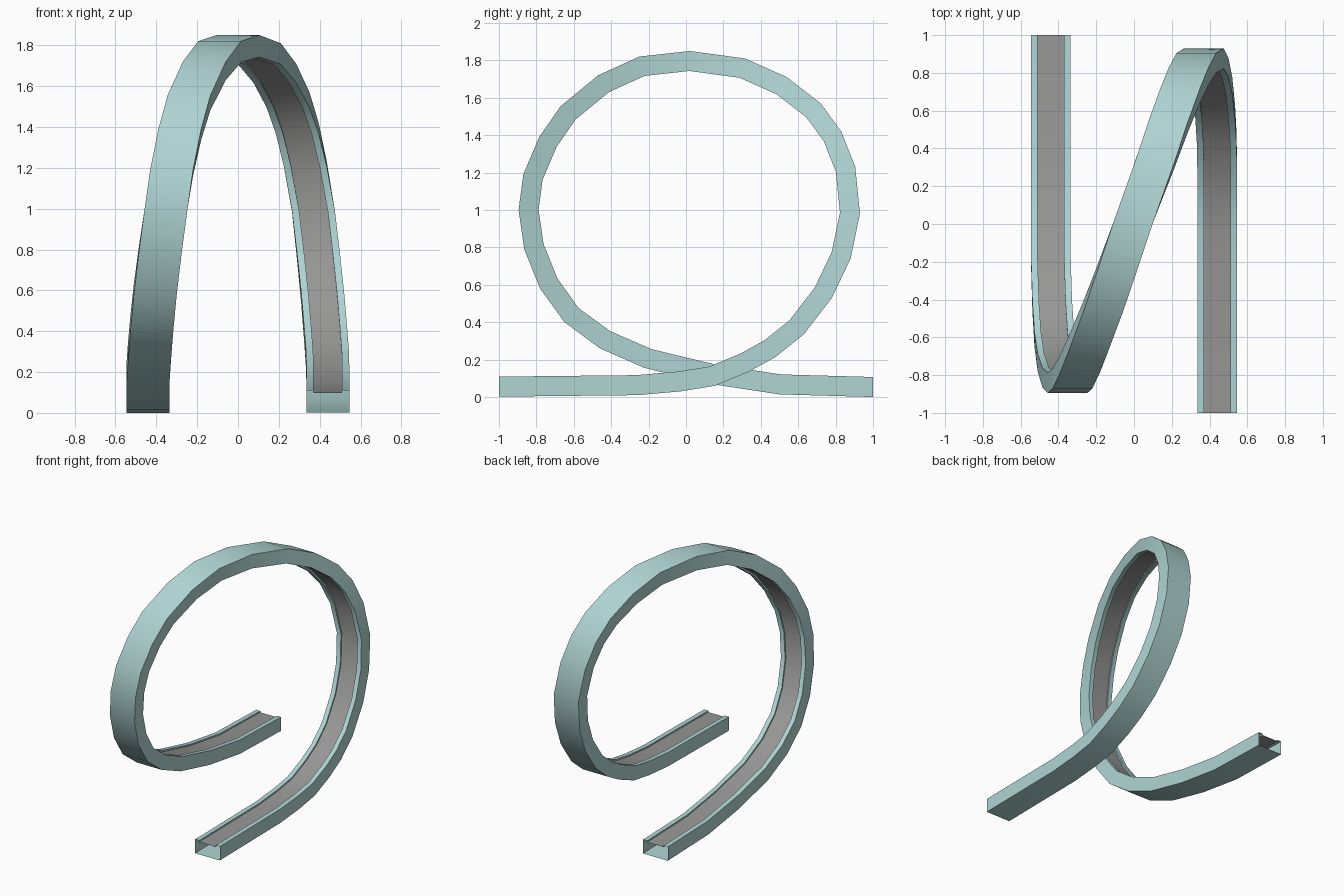
import bpy, bmesh, math
from mathutils import Vector

if "Cube" in bpy.data.objects:
    bpy.data.objects.remove(bpy.data.objects["Cube"])

def material(name, rgb):
    m = bpy.data.materials.new(name)
    m.diffuse_color = (*rgb, 1)
    m.use_nodes = True
    m.node_tree.nodes["Principled BSDF"].inputs["Base Color"].default_value = m.diffuse_color
    return m

teal = material("pale teal", (0.43, 0.66, 0.65))
grey = material("mid grey", (0.31, 0.31, 0.305))

# Path of the outer (under) side of the track: centre x, y, z
PATH = [
    (.44, -1, .002), (.44, -.26, .01), (.44, -.03, .03), (.44, .155, .06),
    (.44, .34, .137), (.438, .48, .215), (.43, .63, .335), (.415, .78, .53),
    (.395, .88, .74), (.37, .93, .98), (.33, .905, 1.23), (.29, .83, 1.42),
    (.245, .72, 1.57), (.18, .54, 1.71), (.105, .315, 1.81), (0, .02, 1.85),
    (-.09, -.25, 1.82), (-.165, -.47, 1.72), (-.24, -.67, 1.555),
    (-.285, -.785, 1.39), (-.325, -.87, 1.19), (-.352, -.895, 1.0),
    (-.38, -.865, .79), (-.405, -.78, .58), (-.422, -.65, .40),
    (-.433, -.46, .26), (-.44, -.22, .155), (-.44, .13, .07),
    (-.44, .5, .014), (-.44, 1, 0),
]

def sweep(name, profile, mat, flip):
    """Sweep an open profile (x, height) along PATH, kept level in x."""
    bm = bmesh.new()
    pts = [Vector(p) for p in PATH]
    rows = []
    last = len(pts) - 1
    for i, p in enumerate(pts):
        if i in (0, last):
            n = Vector((0, 0, 1))
        else:
            a, b = p - pts[i - 1], pts[i + 1] - p
            a.x = b.x = 0
            t = (a.normalized() + b.normalized()).normalized()
            n = Vector((0, -t.z, t.y))
        rows.append([bm.verts.new(p + Vector((x, 0, 0)) + n * h) for x, h in profile])
    for r, s in zip(rows, rows[1:]):
        for j in range(len(profile) - 1):
            q = [r[j], r[j + 1], s[j + 1], s[j]]
            bm.faces.new(q[::-1] if flip else q)
    me = bpy.data.meshes.new(name)
    bm.to_mesh(me)
    bm.free()
    me.materials.append(mat)
    ob = bpy.data.objects.new(name, me)
    bpy.context.collection.objects.link(ob)
    bpy.ops.object.select_all(action='DESELECT')
    ob.select_set(True)
    bpy.context.view_layer.objects.active = ob
    bpy.ops.object.shade_smooth_by_angle(angle=math.radians(35))
    return ob

W, R, H, D = .105, .07, .107, .096   # half width, half bed, height, bed height

# Hollow channel with rims, open at both ends
sweep("track_shell", [(-R, D), (-R, H), (-W, H), (-W, 0), (W, 0), (W, H), (R, H), (R, D)], teal, True)
# Recessed running surface
sweep("track_bed", [(-R, D), (R, D)], grey, False)
